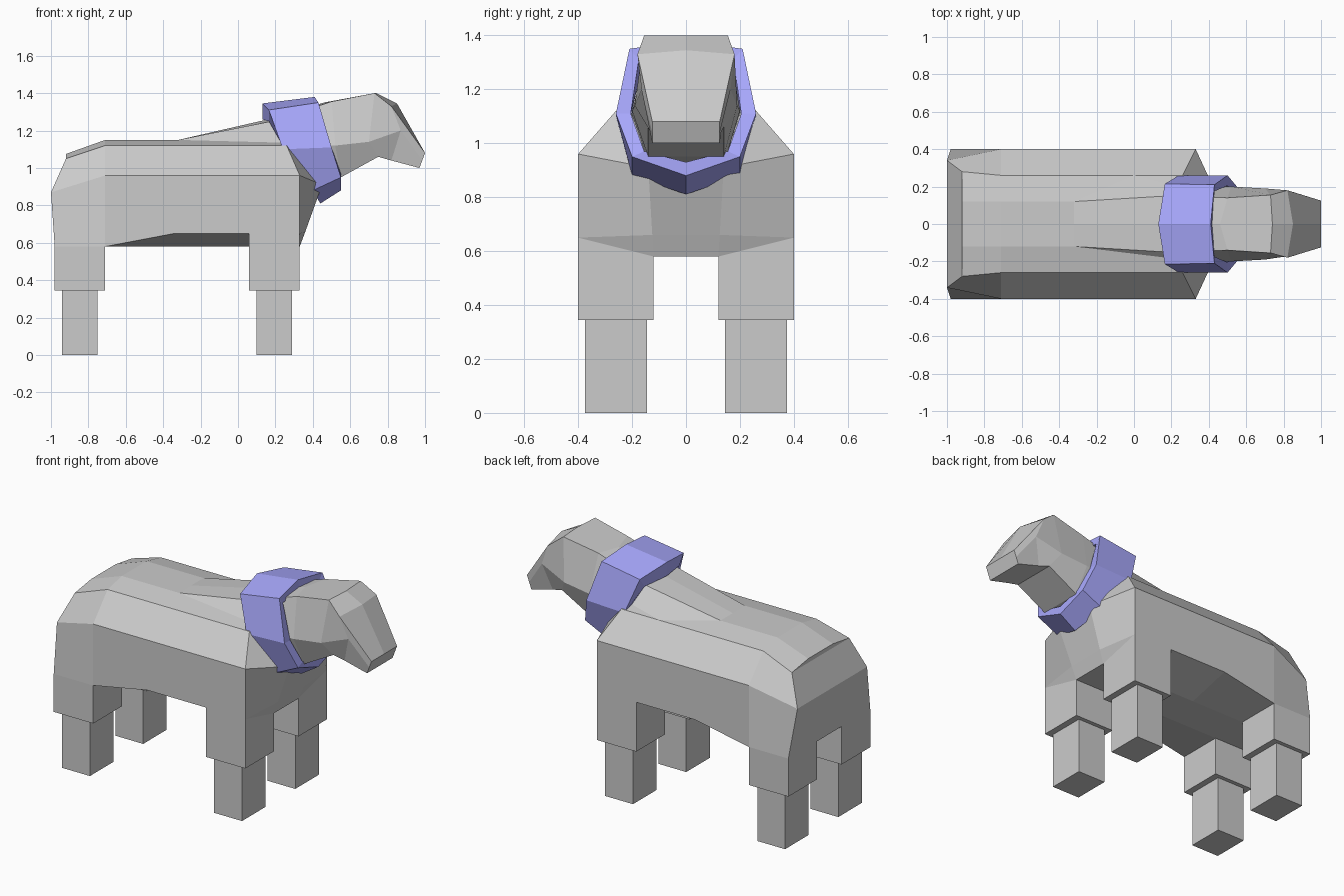
import bpy, bmesh

if "Cube" in bpy.data.objects:
    bpy.data.objects.remove(bpy.data.objects["Cube"])


def finish(bm, name):
    bmesh.ops.remove_doubles(bm, verts=bm.verts, dist=0.0005)
    bmesh.ops.recalc_face_normals(bm, faces=bm.faces)
    me = bpy.data.meshes.new(name)
    bm.to_mesh(me)
    bm.free()
    ob = bpy.data.objects.new(name, me)
    bpy.context.collection.objects.link(ob)
    return ob


def face(bm, pts):
    bm.faces.new([bm.verts.new(p) for p in pts])


def flip(p):
    return (p[0], -p[1], p[2])


def loft(name, sections):
    """Loft half sections (listed bottom to top), mirrored in y, with stripped caps."""
    bm = bmesh.new()
    rings = [h + [flip(p) for p in reversed(h)] for h in sections]
    n = len(rings[0])
    for a, b in zip(rings, rings[1:]):
        for i in range(n):
            j = (i + 1) % n
            face(bm, (a[i], b[i], b[j], a[j]))
    for h in (sections[0], sections[-1]):
        for p, q in zip(h, h[1:]):
            face(bm, (p, q, flip(q), flip(p)))
    return finish(bm, name)


def box(name, x0, x1, y0, y1, z0, z1):
    bm = bmesh.new()
    bmesh.ops.create_cube(bm, size=1)
    for v in bm.verts:
        v.co = ((x0 + x1) / 2 + v.co.x * (x1 - x0),
                (y0 + y1) / 2 + v.co.y * (y1 - y0),
                (z0 + z1) / 2 + v.co.z * (z1 - z0))
    return finish(bm, name)


# Body: rump, constant trunk sections, pointed chest
def trunk(x, zb):
    return [(x, .12, .58), (x, .4, zb), (x, .4, .96), (x, .26, 1.12), (x, .12, 1.15)]


rump = [(-.98, .12, .58), (-.98, .4, .58), (-1, .34, .87), (-.92, .28, 1.05), (-.92, .12, 1.075)]
shoulder = [(.33, .12, .58), (.33, .4, .65), (.33, .4, .96), (.26, .26, 1.12), (.2, .12, 1.15)]
chest = [(.33, .12, .58), (.36, .125, .66), (.45, .14, .91), (.4, .15, 1.0), (.36, .12, 1.1)]
loft("body", [rump, trunk(-.71, .58), trunk(-.34, .65), trunk(.06, .65), shoulder, chest])

# Neck and head in one loft, ending at the muzzle
loft("neck_and_head", [
    [(.1, .14, .95), (0, .26, 1.12), (-.32, .12, 1.15), (-.32, 0, 1.15)],
    [(.42, .14, .92), (.28, .2, 1.11), (.18, .15, 1.25), (.16, 0, 1.26)],
    [(.55, .14, .95), (.52, .2, 1.12), (.5, .14, 1.355), (.46, 0, 1.35)],
    [(.75, .14, 1.06), (.7, .19, 1.14), (.73, .155, 1.4), (.74, 0, 1.4)],
    [(.82, .13, 1.04), (.87, .165, 1.2), (.82, .18, 1.33), (.85, 0, 1.345)],
    [(.97, .125, 1.0), (.985, .125, 1.04), (1, .125, 1.08), (1, 0, 1.08)],
])

# Collar: band stations (outer back, outer front, inner front, inner back)
half = [
    [(.13, 0, 1.345), (.41, 0, 1.38), (.42, 0, 1.32), (.13, 0, 1.26)],
    [(.165, .215, 1.31), (.43, .21, 1.35), (.43, .175, 1.31), (.165, .17, 1.25)],
    [(.24, .26, 1.1), (.5, .26, 1.11), (.5, .205, 1.11), (.25, .205, 1.1)],
    [(.4, .2, .88), (.55, .2, .95), (.55, .155, .97), (.4, .15, .95)],
    [(.44, 0, .81), (.55, 0, .88), (.55, 0, .93), (.44, 0, .88)],
]
stations = half + [[flip(p) for p in s] for s in half[3:0:-1]]
bm = bmesh.new()
for k, a in enumerate(stations):
    b = stations[(k + 1) % len(stations)]
    for i in range(4):
        j = (i + 1) % 4
        face(bm, (a[i], b[i], b[j], a[j]))
collar = finish(bm, "collar")
blue = bpy.data.materials.new("collar_blue")
blue.diffuse_color = (.4, .4, 1, 1)
blue.use_nodes = True
blue.node_tree.nodes["Principled BSDF"].inputs["Base Color"].default_value = blue.diffuse_color
collar.data.materials.append(blue)

# Legs: wide woolly upper block over a narrower shank
for end, x, top in (("hind", -.845, .58), ("front", .195, .65)):
    for side, s in (("left", 1), ("right", -1)):
        y = s * .26
        box(f"{end}_{side}_upper_leg", x - .135, x + .135, y - .14, y + .14, .345, top)
        box(f"{end}_{side}_lower_leg", x - .095, x + .095, y - .115, y + .115, 0, .345)
